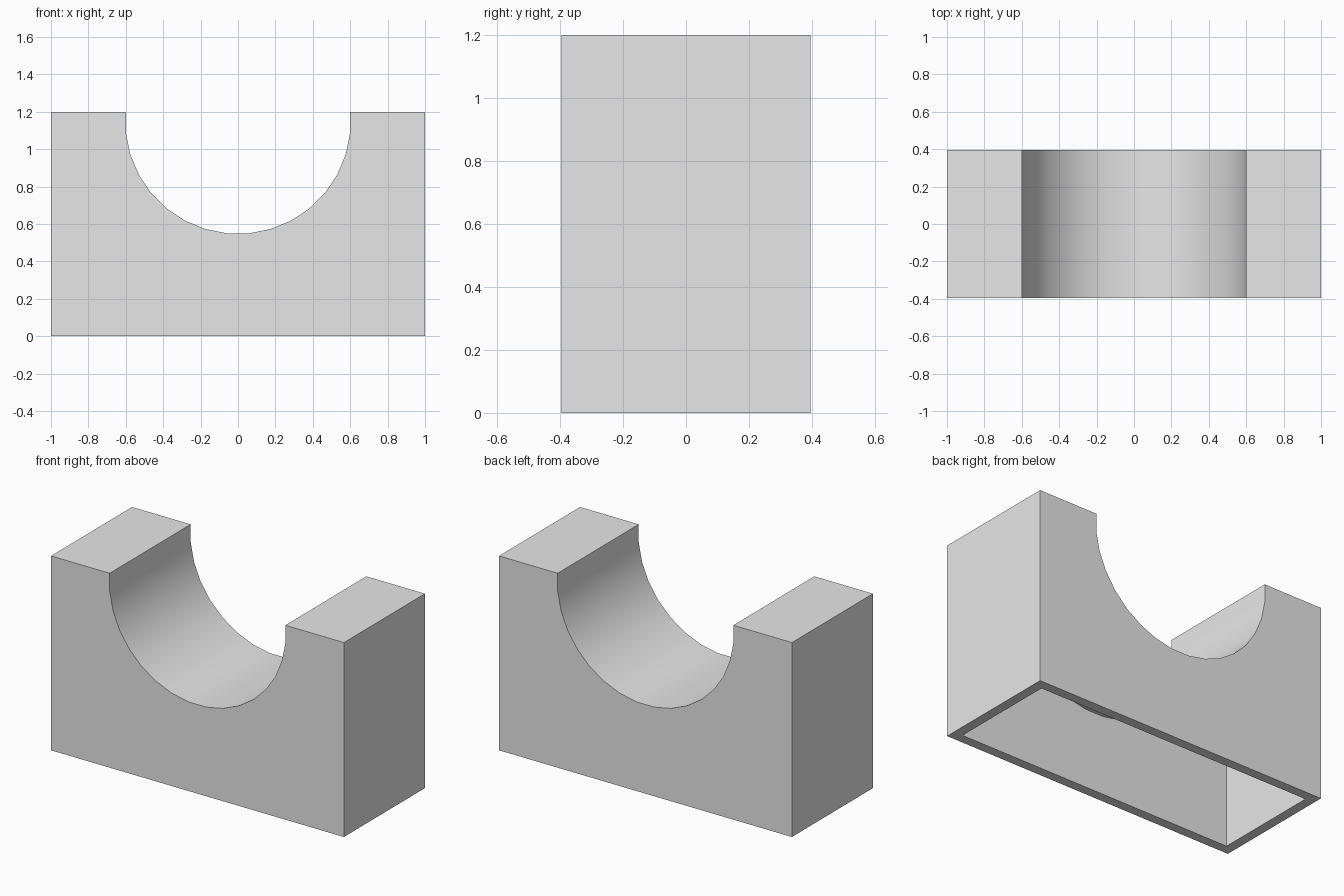
import bpy
import bmesh
import math

cube = bpy.data.objects.get("Cube")
if cube:
    bpy.data.objects.remove(cube, do_unlink=True)

WIDTH, DEPTH, HEIGHT = 2.0, 0.79, 1.2
WALL = 0.06
ARC_RADIUS, ARC_CENTRE = 0.6, 1.15
ARC_SIDES = 32

grey = bpy.data.materials.new("light_grey")
grey.use_nodes = True
colour = (0.8, 0.8, 0.8, 1.0)
grey.diffuse_color = colour
grey.node_tree.nodes["Principled BSDF"].inputs["Base Color"].default_value = colour


def profile(inset):
    """Outline of the block with its round saddle, from one foot to the other."""
    half = WIDTH / 2 - inset
    top = HEIGHT - inset
    step = 2 * math.pi / ARC_SIDES
    apothem = ARC_RADIUS + inset
    radius = apothem / math.cos(step / 2)
    arc = []
    for i in range(ARC_SIDES // 2):
        a = (i + 0.5) * step
        arc.append((radius * math.cos(a), ARC_CENTRE - radius * math.sin(a)))
    return [(half, 0), (half, top), (apothem, top), *arc,
            (-apothem, top), (-half, top), (-half, 0)]


def add_skin(bm, inset):
    """Open-bottomed skin; returns its four foot corners in order."""
    y = DEPTH / 2 - inset
    points = profile(inset)
    front = [bm.verts.new((x, -y, z)) for x, z in points]
    back = [bm.verts.new((x, y, z)) for x, z in points]
    bm.faces.new(front)
    bm.faces.new(back[::-1])
    for i in range(len(points) - 1):
        bm.faces.new((front[i], back[i], back[i + 1], front[i + 1]))
    return [front[0], back[0], back[-1], front[-1]]


# Hollow saddle block: outer skin, inner skin and the rim joining them
bm = bmesh.new()
outer = add_skin(bm, 0)
inner = add_skin(bm, WALL)
for i in range(4):
    j = (i + 1) % 4
    bm.faces.new((outer[i], outer[j], inner[j], inner[i]))
bmesh.ops.recalc_face_normals(bm, faces=bm.faces)

mesh = bpy.data.meshes.new("saddle_block")
bm.to_mesh(mesh)
bm.free()
mesh.materials.append(grey)
block = bpy.data.objects.new("saddle_block", mesh)
bpy.context.collection.objects.link(block)

# Smooth saddle, crisp corners
bpy.ops.object.select_all(action='DESELECT')
block.select_set(True)
bpy.context.view_layer.objects.active = block
bpy.ops.object.shade_smooth_by_angle(angle=math.radians(30))
